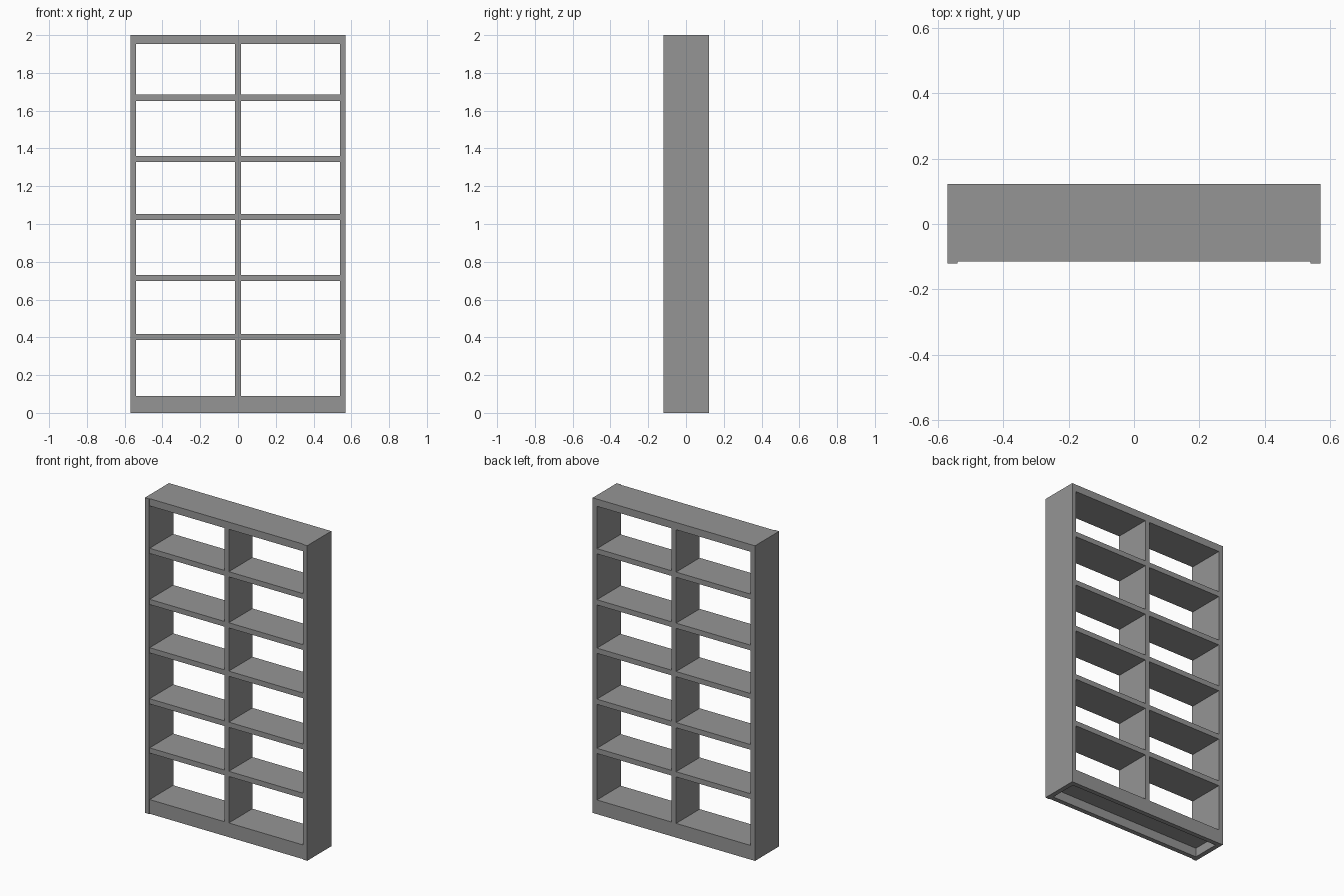
import bpy

# Remove the default cube only
cube = bpy.data.objects.get("Cube")
if cube:
    bpy.data.objects.remove(cube, do_unlink=True)

# Single flat colour
grey = bpy.data.materials.new("mid_grey")
grey.use_nodes = True
colour = (0.30, 0.30, 0.30, 1)
grey.diffuse_color = colour
grey.node_tree.nodes["Principled BSDF"].inputs["Base Color"].default_value = colour


def board(name, x, y, z):
    """Box spanning the given (min, max) range on each axis."""
    bpy.ops.mesh.primitive_cube_add(size=1)
    ob = bpy.context.object
    ob.name = name
    for v in ob.data.vertices:
        v.co = [r[0] if c < 0 else r[1] for c, r in zip(v.co, (x, y, z))]
    ob.data.materials.append(grey)
    return ob


W, H = 0.57, 2.0            # half width, height
INNER = 0.54                # inside face of the side panels
FRONT, BACK = -0.115, 0.122
LIP = -0.12                 # side panels stand slightly proud
DIV = 0.016                 # half thickness of the divider
T = 0.033                   # shelf thickness
BASE = 0.09                 # plinth height

# Side panels
board("right_side_panel", (-W, -INNER), (LIP, BACK), (0, H))
board("left_side_panel", (INNER, W), (LIP, BACK), (0, H))

# Top, bottom shelf and plinth boards
board("top_panel", (-INNER, INNER), (FRONT, BACK), (H - 0.046, H))
board("bottom_shelf", (-INNER, INNER), (FRONT, BACK), (BASE - T, BASE))
board("front_plinth", (-INNER, INNER), (FRONT, FRONT + 0.03), (0, BASE - T))
board("back_plinth", (-INNER, INNER), (BACK - 0.03, BACK), (0, BASE - T))

# Centre divider
board("centre_divider", (-DIV, DIV), (FRONT, BACK), (BASE, H - 0.046))

# Shelves in both bays
for i, top in enumerate((0.418, 0.73, 1.054, 1.361, 1.685), 1):
    board(f"right_shelf_{i}", (-INNER, -DIV), (FRONT, BACK), (top - T, top))
    board(f"left_shelf_{i}", (DIV, INNER), (FRONT, BACK), (top - T, top))
